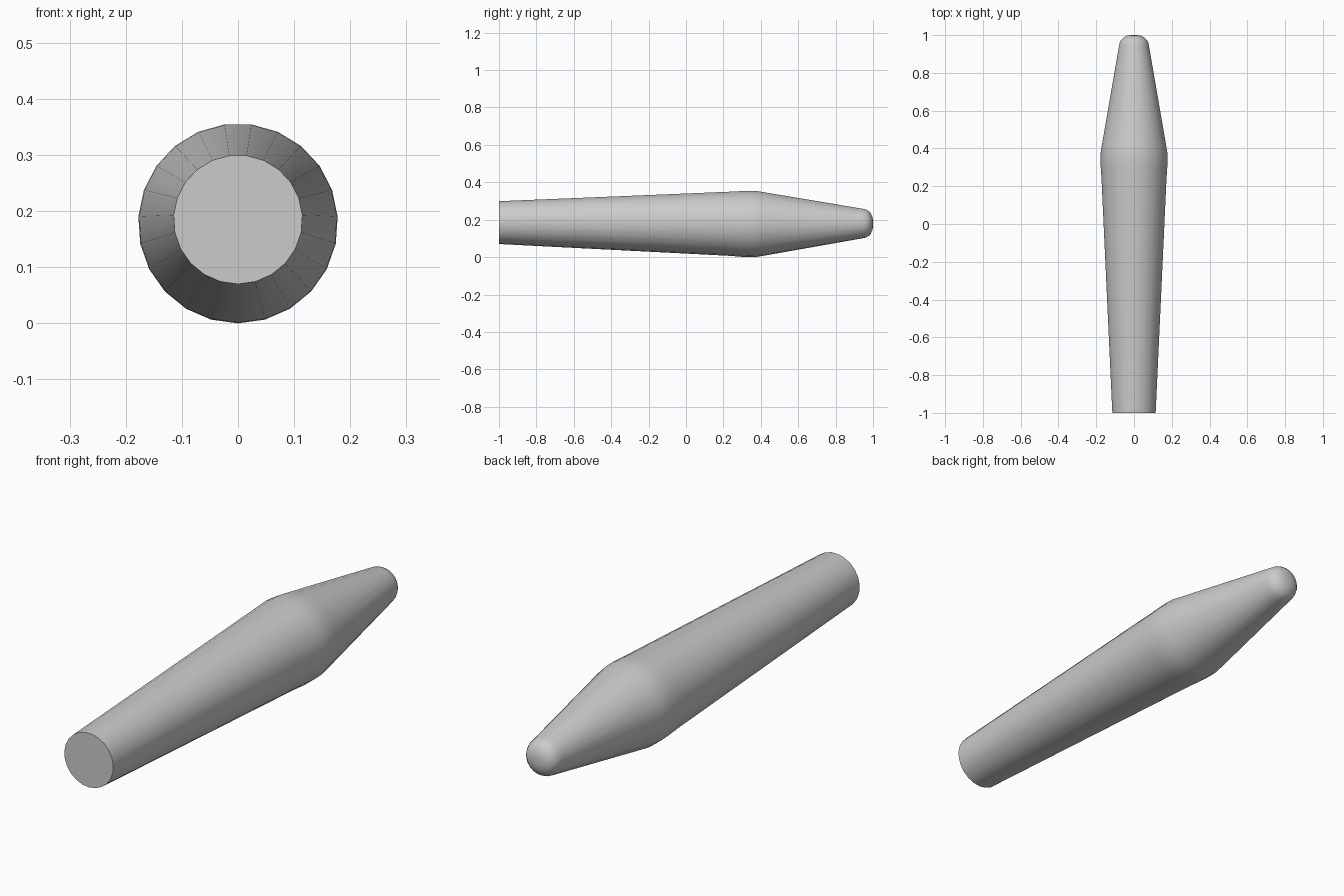
import bpy, bmesh, math

if "Cube" in bpy.data.objects:
    bpy.data.objects.remove(bpy.data.objects["Cube"])

SIDES = 23
# Rings along the axis: y, radius, centre height
PROFILE = [
    (-1.0, 0.115, 0.185), (0.24, 0.1725, 0.179), (0.30, 0.1765, 0.178),
    (0.34, 0.178, 0.178), (0.38, 0.1765, 0.178), (0.42, 0.170, 0.178),
    (0.94, 0.080, 0.180), (0.96, 0.076, 0.180), (0.975, 0.068, 0.180),
    (0.988, 0.055, 0.180), (0.997, 0.035, 0.180), (1.0, 0.015, 0.180),
]

# Tapered shaft with a swollen belly and a rounded tip
bm = bmesh.new()
rings = []
for y, r, zc in PROFILE:
    ring = []
    for i in range(SIDES):
        a = -math.pi / 2 + 2 * math.pi * i / SIDES
        ring.append(bm.verts.new((r * math.cos(a), y, zc + r * math.sin(a))))
    rings.append(ring)
for lower, upper in zip(rings, rings[1:]):
    for i in range(SIDES):
        j = (i + 1) % SIDES
        bm.faces.new((lower[i], lower[j], upper[j], upper[i]))

# Flat butt end and small closing face at the tip
bm.faces.new(rings[0])
bm.faces.new(rings[-1])
bmesh.ops.recalc_face_normals(bm, faces=bm.faces)

mesh = bpy.data.meshes.new("tapered_handle")
bm.to_mesh(mesh)
bm.free()
handle = bpy.data.objects.new("tapered_handle", mesh)
bpy.context.collection.objects.link(handle)

# Smooth sides, crisp butt edge
bpy.context.view_layer.objects.active = handle
handle.select_set(True)
bpy.ops.object.shade_smooth_by_angle(angle=math.radians(40))
